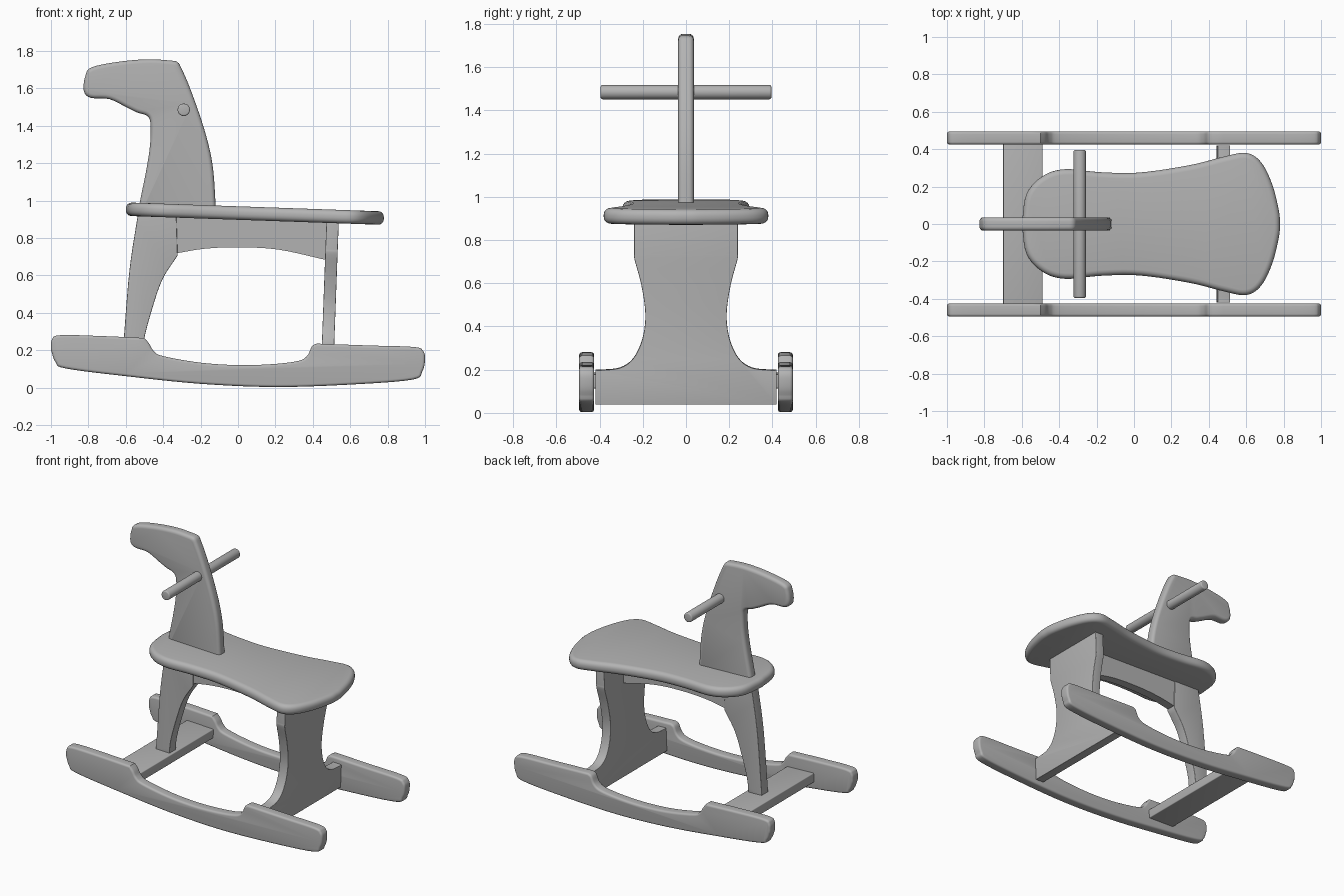
import bpy, bmesh, math
from mathutils import Vector

cube = bpy.data.objects.get("Cube")
if cube:
    bpy.data.objects.remove(cube, do_unlink=True)

wood = bpy.data.materials.new("grey wood")
wood.use_nodes = True
GREY = (0.45, 0.45, 0.45, 1)
wood.diffuse_color = GREY
wood.node_tree.nodes["Principled BSDF"].inputs["Base Color"].default_value = GREY


def smooth_run(run, steps=5):
    """Catmull-Rom curve through an open run of points."""
    p = [Vector(q) for q in run]
    if len(p) < 3:
        return p
    ext = [2 * p[0] - p[1]] + p + [2 * p[-1] - p[-2]]
    out = []
    for a, b, c, d in zip(ext, ext[1:], ext[2:], ext[3:]):
        for i in range(steps):
            t = i / steps
            out.append(0.5 * (2 * b + (c - a) * t + (2 * a - 5 * b + 4 * c - d) * t * t
                              + (3 * b - a - 3 * c + d) * t ** 3))
    return out + [p[-1]]


def finish(ob, bevel, segments=4):
    """Round the edges, shade and colour a part."""
    ob.data.materials.append(wood)
    bpy.ops.object.select_all(action="DESELECT")
    ob.select_set(True)
    bpy.context.view_layer.objects.active = ob
    if bevel:
        mod = ob.modifiers.new("Rounding", "BEVEL")
        mod.width = bevel
        mod.segments = segments
        mod.limit_method = "ANGLE"
        mod.angle_limit = math.radians(60)
        mod.use_clamp_overlap = False
        bpy.ops.object.modifier_apply(modifier=mod.name)
    bpy.ops.object.shade_smooth_by_angle(angle=math.radians(35))


def board(name, runs, thickness, axis, bevel=0.0, location=(0, 0, 0), tilt=0.0):
    """Extrude smooth runs, joined at corners, into a board across an axis."""
    place = {"x": lambda p, h: (h, p.x, p.y),
             "y": lambda p, h: (p.x, h, p.y),
             "z": lambda p, h: (p.x, p.y, h)}[axis]
    pts = []
    for run in runs:
        for p in smooth_run(run):
            if not pts or (p - pts[-1]).length > 1e-4:
                pts.append(p)
    if (pts[0] - pts[-1]).length < 1e-4:
        pts.pop()
    bm = bmesh.new()
    low, high = ([bm.verts.new(place(p, s * thickness / 2)) for p in pts] for s in (-1, 1))
    bm.faces.new(low)
    bm.faces.new(high)
    for i in range(len(pts)):
        j = (i + 1) % len(pts)
        bm.faces.new((low[i], low[j], high[j], high[i]))
    bmesh.ops.recalc_face_normals(bm, faces=bm.faces)
    mesh = bpy.data.meshes.new(name)
    bm.to_mesh(mesh)
    bm.free()
    ob = bpy.data.objects.new(name, mesh)
    bpy.context.collection.objects.link(ob)
    ob.location = location
    ob.rotation_euler.y = tilt
    finish(ob, bevel)
    return ob


def mirrored(half):
    return [(-a, b) for a, b in reversed(half)]


# Pair of rockers
rocker = [
    [(-1, .2), (-.995, .255), (-.95, .28), (-.72, .275), (-.5, .265)],
    [(-.5, .265), (-.475, .235), (-.45, .195), (-.4, .168), (-.2, .133), (0, .12),
     (.18, .125), (.32, .142), (.37, .17), (.395, .22), (.42, .235)],
    [(.42, .235), (.7, .225), (.94, .217), (.99, .195), (1, .15), (.985, .085),
     (.93, .042), (.6, .016), (.2, .003), (-.2, .02), (-.6, .061), (-.92, .102),
     (-.975, .135), (-1, .2)],
]
for side, y in (("right", -.46), ("left", .46)):
    board(f"{side}_rocker", rocker, .07, "y", .014, (0, y, 0))

# Footrest plank between the rockers
board("front_plank", [[(-.105, -.43), (.105, -.43)], [(.105, .43), (-.105, .43)]],
      .065, "z", .006, (-.595, 0, .15), .04)

# Seat
edge = [(-.60, 0), (-.575, .16), (-.49, .255), (-.37, .293), (-.18, .277), (.03, .275),
        (.3, .315), (.48, .36), (.6, .38), (.68, .33), (.74, .21), (.775, .07), (.78, 0)]
outline = edge + [(x, -y) for x, y in reversed(edge[:-1])]
board("seat", [outline], .072, "z", .03, (0, 0, .933), .035)

# Head and neck
board("head_and_neck", [
    [(-.53, .93), (-.527, .98), (-.49, 1.165), (-.47, 1.3), (-.468, 1.41), (-.485, 1.452),
     (-.537, 1.47), (-.59, 1.495), (-.687, 1.542), (-.79, 1.55), (-.825, 1.59),
     (-.815, 1.67), (-.78, 1.713), (-.63, 1.743), (-.47, 1.755), (-.32, 1.745)],
    [(-.32, 1.745), (-.26, 1.61), (-.18, 1.38), (-.136, 1.19), (-.12, .98), (-.12, .93)],
], .072, "y", .022)

# Front leg
board("front_leg", [
    [(-.533, .94), (-.58, .63), (-.61, .267), (-.617, .175)],
    [(-.51, .175), (-.5, .267), (-.46, .417), (-.404, .578), (-.323, .706)],
    [(-.33, .93), (-.533, .94)],
], .072, "y", .004)

# Rail under the seat
board("seat_rail", [
    [(-.335, .93), (-.335, .717)],
    [(-.335, .717), (-.18, .742), (0, .75), (.22, .737), (.48, .68)],
    [(.49, .91), (-.335, .93)],
], .062, "y")

# Back leg panel
flank = [(.42, .2), (.388, .2), (.305, .21), (.245, .252), (.203, .34), (.188, .455),
         (.207, .594), (.238, .71), (.24, .74)]
board("back_leg", [
    [(-.42, .039), (.42, .039)], flank, [(.24, .91), (-.24, .91)], mirrored(flank),
], .066, "x", .003, (.473, 0, 0), .037)

# Handle peg
bpy.ops.mesh.primitive_cylinder_add(vertices=32, radius=.033, depth=.79,
                                    location=(-.29, 0, 1.485), rotation=(math.pi / 2, 0, 0))
handle = bpy.context.object
handle.name = "handle"
finish(handle, .008, 3)
